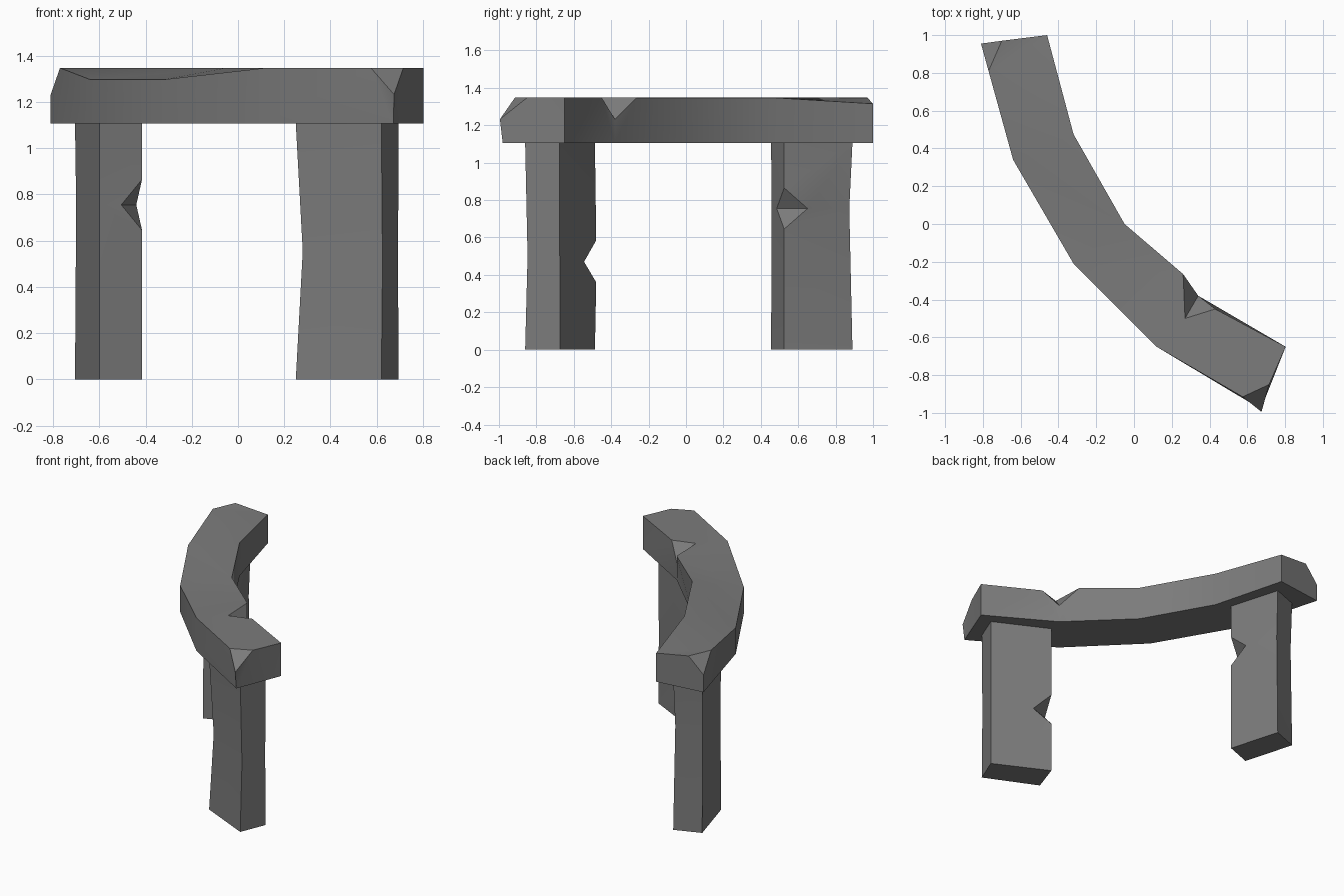
import bpy, bmesh, math

if "Cube" in bpy.data.objects:
    bpy.data.objects.remove(bpy.data.objects["Cube"])

stone = bpy.data.materials.new("grey stone")
stone.diffuse_color = (0.2, 0.2, 0.2, 1)
stone.use_nodes = True
stone.node_tree.nodes["Principled BSDF"].inputs["Base Color"].default_value = stone.diffuse_color


def build(name, polys):
    """Make one closed object from polygons given as corner points."""
    bm = bmesh.new()
    for poly in polys:
        bm.faces.new([bm.verts.new(p) for p in poly])
    bmesh.ops.remove_doubles(bm, verts=bm.verts, dist=0.0005)
    bmesh.ops.recalc_face_normals(bm, faces=bm.faces)
    bmesh.ops.triangulate(bm, faces=bm.faces)
    mesh = bpy.data.meshes.new(name)
    bm.to_mesh(mesh)
    bm.free()
    mesh.materials.append(stone)
    ob = bpy.data.objects.new(name, mesh)
    bpy.context.collection.objects.link(ob)
    bpy.context.view_layer.objects.active = ob
    ob.select_set(True)
    bpy.ops.object.shade_smooth_by_angle(angle=math.radians(30))
    ob.select_set(False)


def leg(name, base, mids, chip, low, high, side_a, side_b, top=1.106):
    """Four-cornered post; the corner 'chip' has a notch cut out of it."""
    bottom = [(x, y, 0) for x, y in base]
    cap = [(x, y, top) for x, y in base]
    polys = [bottom, cap]
    for i in range(4):
        j = (i + 1) % 4
        left = [low, side_b, high] if i == chip else [mids[i]]
        right = [low, side_a, high] if j == chip else [mids[j]]
        polys.append([bottom[i], bottom[j], *right, cap[j], cap[i], *left[::-1]])
    # the notch folds along the line between its two side points
    polys += [[low, side_a, side_b], [high, side_a, side_b]]
    build(name, polys)


# back leg, notched on its inner front corner
leg("back_leg",
    [(-0.60, 0.455), (-0.415, 0.525), (-0.52, 0.89), (-0.705, 0.82)],
    [(-0.60, 0.458, 0.755), None, (-0.525, 0.873, 0.755), (-0.70, 0.81, 0.755)],
    1, (-0.415, 0.525, 0.645), (-0.415, 0.525, 0.865),
    (-0.505, 0.485, 0.755), (-0.44, 0.65, 0.755))

# front leg, notched on its inner back corner
leg("front_leg",
    [(0.25, -0.69), (0.62, -0.86), (0.695, -0.675), (0.32, -0.487)],
    [(0.28, -0.68, 0.555), (0.625, -0.847, 0.5), (0.692, -0.675, 0.5), None],
    3, (0.325, -0.48, 0.36), (0.325, -0.48, 0.585),
    (0.43, -0.545, 0.47), (0.29, -0.59, 0.47))

# curved slab: outer and inner edge, section by section
Z0, Z1 = 1.106, 1.347
outer = [(-0.81, 0.955), (-0.64, 0.34), (-0.32, -0.21), (0.12, -0.65), (0.672, -0.98)]
inner = [(-0.46, 1.0), (-0.32, 0.475), (-0.05, 0.0), (0.34, -0.38), (0.803, -0.65)]
ob = [(x, y, Z0) for x, y in outer]
ib = [(x, y, Z0) for x, y in inner]
ot = [(x, y, z) for (x, y), z in zip(outer, (Z1, 1.297, 1.297, Z1, Z1))]
it = [(x, y, z) for (x, y), z in zip(inner, (1.315, Z1, Z1, Z1, Z1))]

# broken corners at both ends and the notch in the inner edge
back_end, back_side, back_low = (-0.70, 0.97, Z1), (-0.77, 0.81, Z1), (-0.81, 0.955, 1.232)
front_side, front_end, front_low = (0.575, -0.915, Z1), (0.715, -0.85, Z1), (0.675, -0.995, 1.232)
n_a, n_b, n_c, n_d = (0.26, -0.265, Z1), (0.27, -0.50, Z1), (0.43, -0.45, Z1), (0.34, -0.38, 1.232)

polys = [[ob[i], ob[i + 1], ib[i + 1], ib[i]] for i in range(4)]
polys += [
    # top
    [back_end, back_side, ot[1], it[1], it[0]],
    [ot[1], ot[2], it[2], it[1]],
    [ot[2], ot[3], n_b, n_a, it[2]],
    [ot[3], front_side, front_end, it[4], n_c, n_b],
    # outer side
    [ob[0], ob[1], ot[1], back_side, back_low],
    [ob[1], ob[2], ot[2], ot[1]],
    [ob[2], ob[3], ot[3], ot[2]],
    [ob[3], ob[4], front_low, front_side, ot[3]],
    # inner side
    [ib[0], ib[1], it[1], it[0]],
    [ib[1], ib[2], it[2], it[1]],
    [ib[2], ib[3], n_d, n_a, it[2]],
    [ib[3], ib[4], it[4], n_c, n_d],
    # ends
    [ob[0], ib[0], it[0], back_end, back_low],
    [ob[4], ib[4], it[4], front_end, front_low],
    # broken corners and notch
    [back_end, back_side, back_low],
    [front_end, front_side, front_low],
    [n_a, n_b, n_d], [n_c, n_b, n_d],
]
build("lintel_slab", polys)
